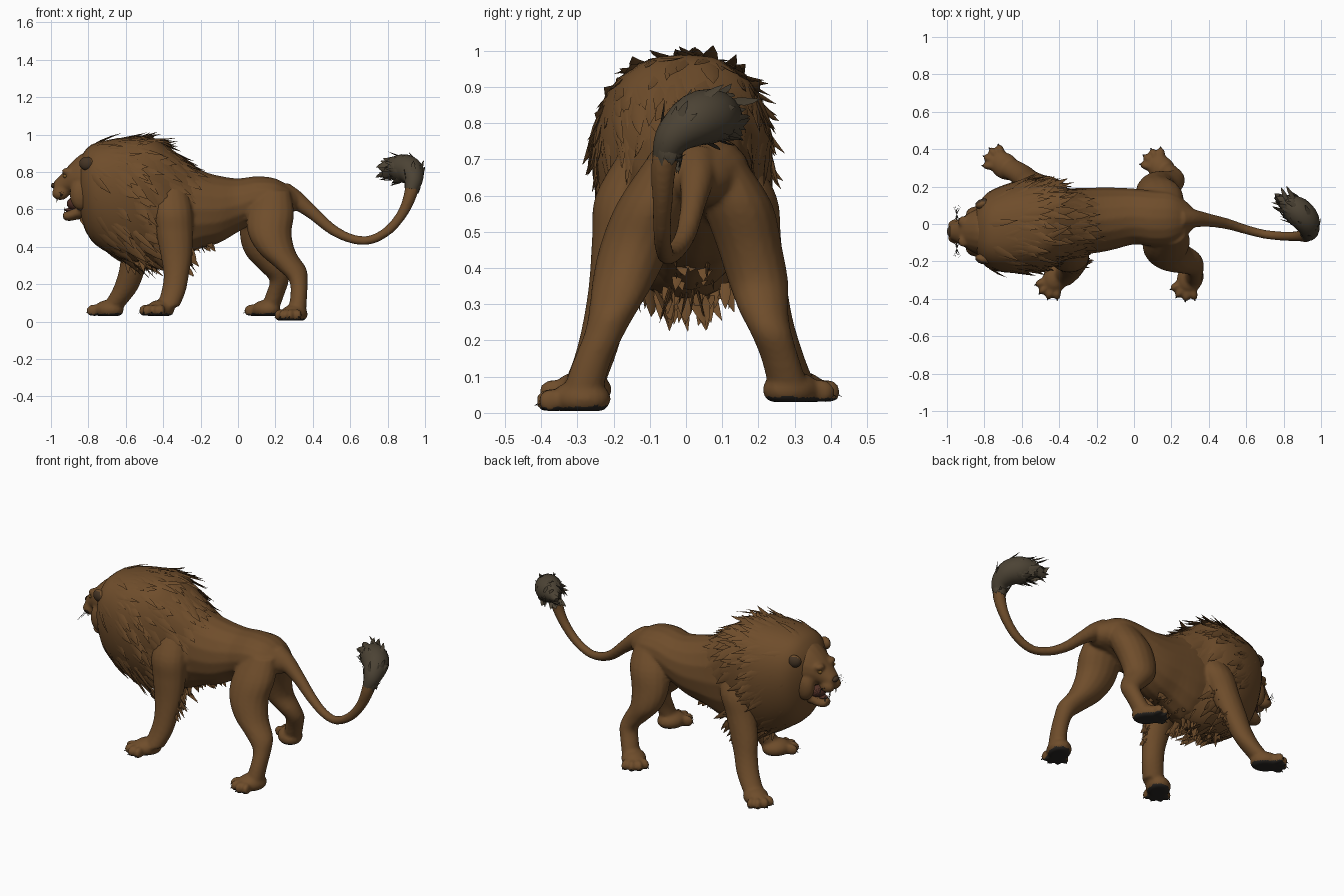
import bpy, bmesh, math, random
from mathutils import Vector, Matrix

random.seed(7)
if "Cube" in bpy.data.objects:
    bpy.data.objects.remove(bpy.data.objects["Cube"])

X, Y, Z = Vector((1, 0, 0)), Vector((0, 1, 0)), Vector((0, 0, 1))
HEAD_Y = -0.04


def material(name, rgb):
    m = bpy.data.materials.new(name)
    m.use_nodes = True
    m.diffuse_color = (*rgb, 1)
    m.node_tree.nodes["Principled BSDF"].inputs["Base Color"].default_value = (*rgb, 1)
    return m


fur = material("brown fur", (0.158, 0.074, 0.024))
tuft_fur = material("dark grey fur", (0.072, 0.056, 0.035))
dark = material("dark skin", (0.022, 0.019, 0.016))
ear_fur = material("dark brown skin", (0.06, 0.035, 0.018))
mouth_red = material("dark mouth red", (0.08, 0.028, 0.018))
ivory = material("ivory", (0.42, 0.35, 0.24))
amber = material("amber", (0.2, 0.1, 0.02))


def finish(name, bm, mats, angle=50):
    bmesh.ops.recalc_face_normals(bm, faces=bm.faces)
    mesh = bpy.data.meshes.new(name)
    bm.to_mesh(mesh)
    bm.free()
    for m in mats:
        mesh.materials.append(m)
    ob = bpy.data.objects.new(name, mesh)
    bpy.context.collection.objects.link(ob)
    bpy.ops.object.select_all(action="DESELECT")
    ob.select_set(True)
    bpy.context.view_layer.objects.active = ob
    bpy.ops.object.shade_smooth_by_angle(angle=math.radians(angle))
    return ob


def loft(bm, rings, sides=16):
    """Closed skin over rings given as (centre, half axis, half axis)."""
    loops = []
    for c, u, v in rings:
        angles = [2 * math.pi * i / sides for i in range(sides)]
        loops.append([bm.verts.new(c + u * math.cos(a) + v * math.sin(a)) for a in angles])
    for a, b in zip(loops, loops[1:]):
        for i in range(sides):
            j = (i + 1) % sides
            bm.faces.new((a[i], a[j], b[j], b[i]))
    bm.faces.new(loops[0][::-1])
    bm.faces.new(loops[-1])


def ball(bm, c, r, turn=0):
    mat = Matrix.Translation(c) @ Matrix.Rotation(turn, 4, "Z") @ Matrix.Diagonal((*r, 1))
    return bmesh.ops.create_uvsphere(bm, u_segments=20, v_segments=12, radius=1, matrix=mat)["verts"]


def spline(rows, t):
    """Smooth interpolation through rows, t in 0..1."""
    s = min(max(t, 0), 0.9999) * (len(rows) - 1)
    i, f = int(s), s - int(s)
    p = [rows[min(max(i + k, 0), len(rows) - 1)] for k in (-1, 0, 1, 2)]
    return [b + 0.5 * f * (c - a + f * (2 * a - 5 * b + 4 * c - d + f * (3 * (b - c) + d - a)))
            for a, b, c, d in zip(*p)]


def smooth_rows(rows, steps=28):
    return [spline(rows, i / steps) for i in range(steps + 1)]


def tube(bm, rows, steps):
    """Round tube along rows of x, y, z, radius."""
    rows = smooth_rows(rows, steps)
    centres = [Vector(r[:3]) for r in rows]
    rings = []
    for i, r in enumerate(rows):
        along = centres[min(i + 1, steps)] - centres[max(i - 1, 0)]
        v = along.cross(Y).normalized()
        rings.append((centres[i], v.cross(along).normalized() * r[3], v * r[3]))
    loft(bm, rings)
    return rings


def strand(bm, p, n, flow, length, width, lift, curl=0):
    """Flat tapered lock of hair."""
    side = flow.cross(n).normalized()
    rings = []
    for t, w in ((0, 0.7), (0.35, 1), (0.7, 0.65), (1, 0.04)):
        c = p + flow * length * t + n * (lift * t * t - 0.006) + side * curl * t * t
        rings.append((c, side * width * w, n * width * 0.3 * w))
    loft(bm, rings, 4)


def jitter(k):
    return Vector([random.uniform(-k, k) for _ in range(3)])


# Trunk: x, y, z, half width, half height
body = bmesh.new()
trunk = [(-.55, 0, .65, .17, .27), (-.35, .01, .61, .18, .275), (-.2, .02, .6, .175, .21),
         (-.1, .03, .6, .165, .18), (0, .04, .622, .15, .144), (.1, .03, .655, .15, .122),
         (.2, .03, .665, .14, .1), (.28, .03, .65, .09, .07), (.32, .03, .645, .05, .045)]
loft(body, [(Vector(r[:3]), Y * r[3], Z * r[4]) for r in smooth_rows(trunk)])

# Legs: x, y, z, half length, half width
near_front = [(-.36, -.11, .74, .08, .06), (-.35, -.165, .6, .105, .085), (-.34, -.18, .48, .1, .08),
              (-.33, -.2, .36, .085, .068), (-.33, -.225, .25, .068, .06),
              (-.345, -.25, .16, .065, .057), (-.375, -.28, .08, .062, .057)]
far_front = [(-.45, .11, .74, .08, .06), (-.46, .165, .6, .1, .085), (-.5, .185, .48, .09, .078),
             (-.54, .21, .36, .083, .068), (-.57, .235, .26, .07, .06),
             (-.605, .265, .17, .067, .057), (-.66, .295, .09, .06, .057)]
near_hind = [(.19, -.04, .7, .09, .07), (.175, -.09, .58, .125, .1), (.17, -.135, .47, .117, .1),
             (.21, -.17, .37, .1, .088), (.285, -.2, .285, .08, .068), (.322, -.225, .22, .05, .056),
             (.325, -.26, .14, .045, .053), (.315, -.285, .06, .05, .056)]
far_hind = [(.17, .09, .7, .09, .07), (.145, .14, .58, .12, .097), (.12, .175, .46, .11, .09),
            (.13, .2, .36, .09, .083), (.185, .215, .28, .073, .068), (.22, .235, .22, .052, .057),
            (.2, .26, .15, .05, .053), (.175, .28, .08, .05, .055)]
for leg in (near_front, far_front, near_hind, far_hind):
    loft(body, [(Vector(r[:3]), X * r[3], Y * r[4]) for r in smooth_rows(leg)])

# Paws with fanned toes and claws: x, y, sole height, heading in degrees
claws = bmesh.new()
for x, y, sole, heading in ((-.415, -.285, .03, 236), (-.69, .31, .03, 143),
                            (.3, -.29, .005, 246), (.15, .29, .03, 130)):
    h = math.radians(heading)
    verts = ball(body, (x, y, sole + .034), (.085, .07, .052), h)
    for k in (-1.5, -.5, .5, 1.5):
        a = h + k * 0.42
        d = Vector((math.cos(a), math.sin(a), 0))
        tip = Vector((x, y, sole + .028)) + d * (.092 - .006 * abs(k))
        verts += ball(body, tip, (.038, .022, .034), a)
        strand(claws, tip + d * .03, Z, (d - Z * .6).normalized(), .016, .005, 0)
    for v in verts:
        v.co.z = max(v.co.z, sole)
finish("claws", claws, [dark])

# Tail: x, y, z, radius
tube(body, [(.24, .03, .69, .06), (.31, .03, .65, .05), (.4, .02, .58, .036), (.5, 0, .495, .029),
            (.6, -.03, .445, .025), (.7, -.055, .435, .024), (.8, -.065, .485, .025),
            (.88, -.065, .58, .028), (.925, -.06, .69, .036), (.93, -.035, .77, .04)], 60)

# Head: skull, muzzle, jaw, brows, cheeks
head = [(-.76, .745, .14, .17), (-.83, .765, .125, .135), (-.89, .763, .095, .088),
        (-.94, .735, .062, .058), (-.985, .71, .04, .038)]
loft(body, [(Vector((x, HEAD_Y, z)), Y * w, Z * h) for x, z, w, h in smooth_rows(head)])
jaw = [(-.78, .63, .1, .08), (-.85, .59, .068, .044), (-.905, .565, .046, .028), (-.935, .567, .028, .02)]
loft(body, [(Vector((x, HEAD_Y, z)), Y * w, Z * h) for x, z, w, h in smooth_rows(jaw)])
for s in (-1, 1):
    ball(body, (-.95, HEAD_Y + s * .03, .685), (.046, .037, .036))
    ball(body, (-.91, HEAD_Y + s * .052, .803), (.032, .032, .02))
    ball(body, (-.84, HEAD_Y + s * .09, .68), (.06, .045, .085))

# Fuse the body into one smooth skin
raw = finish("body_draft", body, [fur])
mod = raw.modifiers.new("fuse", "REMESH")
mod.mode, mod.voxel_size = "VOXEL", .0095
soft = raw.modifiers.new("soften", "SMOOTH")
soft.factor, soft.iterations = .5, 4
bm = bmesh.new()
bm.from_object(raw, bpy.context.evaluated_depsgraph_get())
bpy.data.objects.remove(raw)
for f in bm.faces:
    f.material_index = int(f.normal.z < -.55 and f.calc_center_median().z < .06)
finish("body", bm, [fur, dark], 80)

# Face details
bm = bmesh.new()
ball(bm, (-.985, HEAD_Y, .727), (.015, .027, .015))
finish("nose", bm, [ear_fur])
bm = bmesh.new()
ball(bm, (-.865, HEAD_Y, .63), (.05, .055, .04))
ball(bm, (-.895, HEAD_Y, .597), (.035, .024, .01))
finish("mouth", bm, [mouth_red])
eyes, ears, teeth, whiskers = (bmesh.new() for _ in range(4))
for s in (-1, 1):
    ball(eyes, (-.925, HEAD_Y + s * .064, .778), (.012, .011, .01))
    ball(ears, (-.81, HEAD_Y + s * .148, .845), (.04, .026, .036), s * .3)
    strand(teeth, Vector((-.962, HEAD_Y + s * .028, .668)), X, -Z, .042, .007, 0)
    strand(teeth, Vector((-.922, HEAD_Y + s * .02, .583)), X, Z, .034, .006, 0)
    for k in range(7):
        d = Vector((.45 - .15 * k, s, .3 - .1 * k)).normalized()
        strand(whiskers, Vector((-.965 + .006 * k, HEAD_Y + s * .05, .69)), Z, d, .1, .001, -.015)
# Dark hollow on the front and outer side of each ear
for f in ears.faces:
    f.normal_update()
    c = f.calc_center_median()
    f.material_index = int(f.normal.x < .35 and f.normal.y * (c.y - HEAD_Y) > 0 and abs(f.normal.z) < .75)
finish("eyes", eyes, [amber])
finish("ears", ears, [fur, ear_fur])
finish("teeth", teeth, [ivory])
finish("whiskers", whiskers, [dark])

# Mane core: x, y, z, half width, half height
mane = bmesh.new()
mane_rows = [(-.865, -.04, .735, .07, .1), (-.8, -.035, .695, .185, .24), (-.7, -.025, .67, .23, .3),
             (-.58, -.01, .655, .245, .33), (-.46, 0, .65, .23, .335), (-.37, 0, .63, .195, .3),
             (-.28, .01, .615, .165, .245), (-.18, .02, .62, .13, .165)]


def mane_point(t, a):
    x, y, z, w, h = spline(mane_rows, t)
    s, c = math.sin(a), math.cos(a)
    c = math.copysign(abs(c) ** .8, c)
    return Vector((x, y + w * c * (1 + .13 * s), z + h * s))


grid = [[mane.verts.new(mane_point(i / 24, math.tau * j / 32)) for j in range(32)] for i in range(25)]
for a, b in zip(grid, grid[1:]):
    for j in range(32):
        mane.faces.new((a[j - 1], a[j], b[j], b[j - 1]))
mane.faces.new(grid[0])
mane.faces.new(grid[-1][::-1])

# Mane locks sweep backwards and down, lying flatter near the face
for k in range(520):
    t, a = random.uniform(.13, .96), random.uniform(0, math.tau)
    p = mane_point(t, a)
    if p.x > -.43 and math.sin(a) < .3:
        continue
    n = (mane_point(t, a + .02) - p).cross(mane_point(t + .01, a) - p).normalized()
    if n.dot(p - Vector((p.x, 0, .66))) < 0:
        n = -n
    flow = Vector((.8, random.uniform(-.25, .25), -.75 * (1 - max(n.z, 0))))
    flow = (flow - n * flow.dot(n) * (.95 if n.z > -.3 else .4)).normalized()
    lift = random.uniform(-.005, .03) - max(0, -.62 - p.x) * .3
    strand(mane, p, n, flow, random.uniform(.09, .19), random.uniform(.014, .028),
           lift, random.uniform(-.03, .03))


# Fringes on chin, chest, belly and elbows
def fringe(count, start, end, spread, flow, length):
    for i in range(count):
        p = Vector(start).lerp(Vector(end), random.random()) + Y * random.uniform(-spread, spread)
        d = (Vector(flow) + jitter(.3)).normalized()
        strand(mane, p, Y if i % 2 else X, d, length * random.uniform(.6, 1.2), .016, 0)


fringe(20, (-.84, HEAD_Y, .56), (-.77, HEAD_Y, .5), .06, (.4, 0, -1), .07)
fringe(34, (-.6, 0, .35), (-.32, .02, .36), .09, (.3, 0, -1), .1)
fringe(16, (-.32, .02, .39), (-.16, .03, .43), .06, (.6, 0, -1), .06)
fringe(16, (-.27, -.2, .42), (-.28, -.22, .28), .02, (.5, 0, -1), .09)
fringe(12, (-.47, .2, .42), (-.52, .23, .3), .02, (.5, 0, -1), .08)
finish("mane", mane, [fur], 35)

# Tail tuft curls up and over from the tail end
tuft = bmesh.new()
rings = tube(tuft, [(.925, -.06, .7, .034), (.938, -.035, .76, .052), (.92, .02, .805, .072),
                    (.875, .07, .82, .075), (.825, .11, .82, .052), (.775, .145, .81, .012)], 24)
for k in range(150):
    i = random.randrange(22)
    c, u, v = rings[i]
    a = random.uniform(0, math.tau)
    out = u * math.cos(a) + v * math.sin(a)
    flow = ((rings[i + 2][0] - c).normalized() + jitter(.45)).normalized()
    strand(tuft, c + out, out.normalized(), flow, random.uniform(.04, .085),
           random.uniform(.01, .02), random.uniform(-.02, .015))
for k in range(14):
    c, u, v = rings[3]
    out = u * math.cos(k) + v * math.sin(k)
    strand(tuft, c + out, out.normalized(), -Z, random.uniform(.03, .08), .013, -.008)
finish("tail_tuft", tuft, [tuft_fur], 35)
